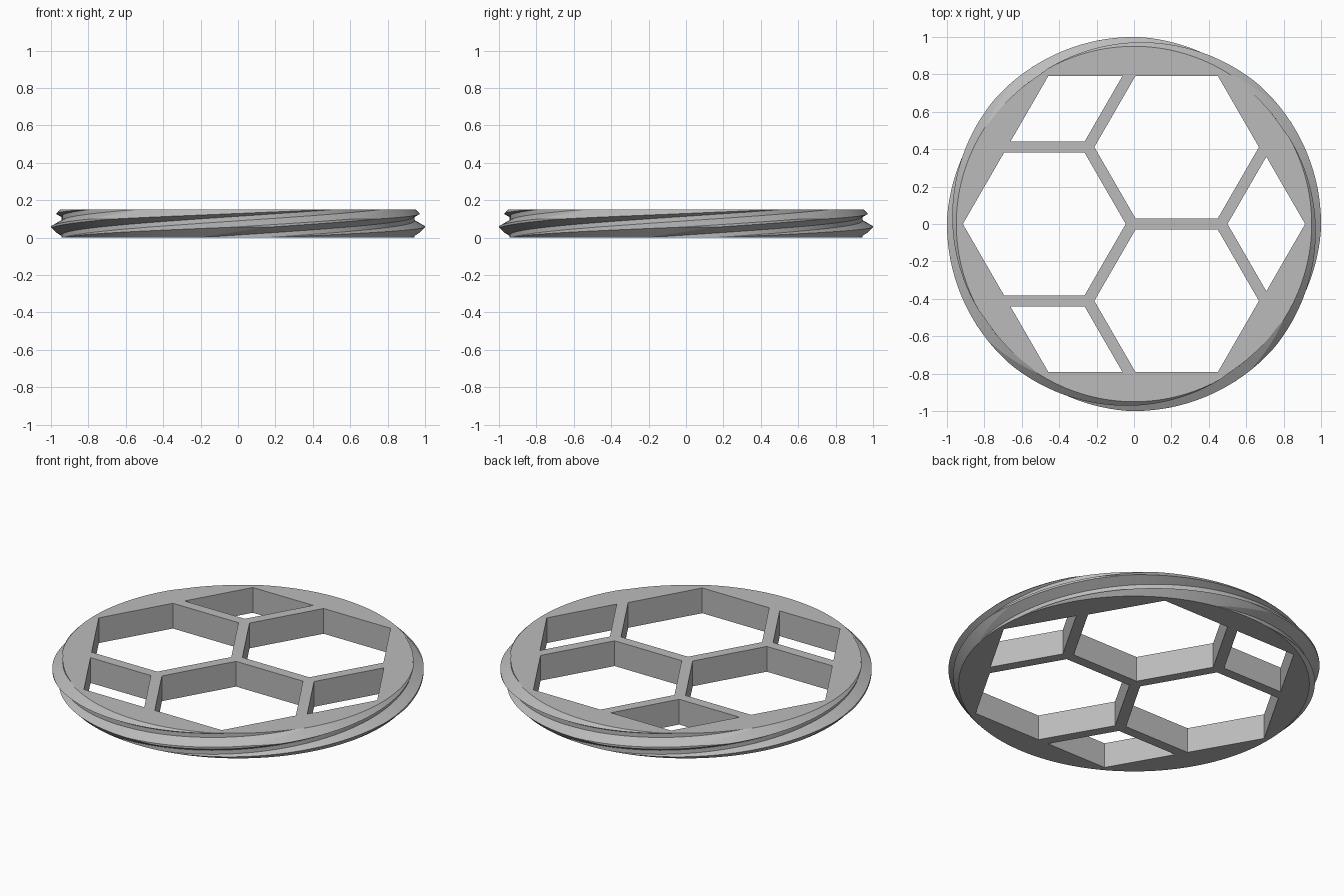
import bpy, bmesh, math

if "Cube" in bpy.data.objects:
    bpy.data.objects.remove(bpy.data.objects["Cube"], do_unlink=True)

HEIGHT = 0.15
STARTS, PITCH = 4, 0.1            # thread starts and crest spacing
ROOT, CREST = 0.944, 1.0          # thread radii
SIDE, GAP = 0.44, 0.06            # honeycomb cell side and wall

grey = bpy.data.materials.new("plain_grey")
grey.use_nodes = True
grey.diffuse_color = (0.5, 0.5, 0.5, 1)
grey.node_tree.nodes["Principled BSDF"].inputs["Base Color"].default_value = grey.diffuse_color


def stack(bm, rings):
    """Join equal rings of points, bottom to top, into a closed solid."""
    rows = [[bm.verts.new(p) for p in ring] for ring in rings]
    n = len(rows[0])
    for low, high in zip(rows, rows[1:]):
        for i in range(n):
            j = (i + 1) % n
            bm.faces.new((low[i], low[j], high[j], high[i]))
    bm.faces.new(rows[0][::-1])
    bm.faces.new(rows[-1])


def finish(bm, name):
    bmesh.ops.recalc_face_normals(bm, faces=bm.faces)
    mesh = bpy.data.meshes.new(name)
    bm.to_mesh(mesh)
    bm.free()
    mesh.materials.append(grey)
    obj = bpy.data.objects.new(name, mesh)
    bpy.context.collection.objects.link(obj)
    return obj


def circle(radius, z, n, cx=0, cy=0):
    return [(cx + radius * math.cos(math.tau * i / n),
             cy + radius * math.sin(math.tau * i / n), z) for i in range(n)]


def combine(obj, other, operation):
    mod = obj.modifiers.new(operation.lower(), "BOOLEAN")
    mod.operation, mod.object, mod.solver = operation, other, "EXACT"
    bpy.context.view_layer.objects.active = obj
    bpy.ops.object.modifier_apply(modifier=mod.name)
    bpy.data.objects.remove(other, do_unlink=True)


# Threaded disc: a four-lobed section twisted as it rises
profile = [(0.046, CREST), (0.058, CREST), (0.09, ROOT), (0.114, ROOT), (0.146, CREST)]
samples = []
for (u0, r0), (u1, r1) in zip(profile, profile[1:]):
    steps = round((u1 - u0) / 0.003)
    samples += [(u0 + (u1 - u0) * k / steps, r0 + (r1 - r0) * k / steps) for k in range(steps)]


def section(z):
    ring = []
    for start in range(STARTS):
        for u, r in samples:
            a = math.tau / STARTS * ((z - u) / PITCH - start)
            ring.append((r * math.cos(a), r * math.sin(a), z))
    return ring


bm = bmesh.new()
stack(bm, [section(-0.02 + 0.19 * k / 63) for k in range(64)])
disc = finish(bm, "threaded_honeycomb_disc")

# Bevelled rim that trims the thread ends top and bottom
bm = bmesh.new()
rim = [(ROOT, 0), (1.01, 0.066), (1.01, 0.09), (0.95, HEIGHT)]
stack(bm, [circle(r, z, 192) for r, z in rim])
combine(disc, finish(bm, "rim_trim"), "INTERSECT")

# Honeycomb openings, limited by one large hexagon
step_y = SIDE * math.sqrt(3) + GAP
step_x = step_y * math.sqrt(3) / 2
left = -0.484
cells = [(left, 0), (left, step_y), (left, -step_y), (left + step_x, step_y / 2),
         (left + step_x, -step_y / 2), (left + 2 * step_x, 0)]
bm = bmesh.new()
for x, y in cells:
    stack(bm, [circle(SIDE, z, 6, x, y) for z in (-0.1, 0.3)])
openings = finish(bm, "openings")
bm = bmesh.new()
stack(bm, [circle(0.915, z, 6) for z in (-0.05, 0.25)])
combine(openings, finish(bm, "opening_limit"), "INTERSECT")
combine(disc, openings, "DIFFERENCE")

# Smooth thread, sharp edges
bpy.ops.object.select_all(action="DESELECT")
disc.select_set(True)
bpy.context.view_layer.objects.active = disc
bpy.ops.object.shade_smooth_by_angle(angle=math.radians(12))
